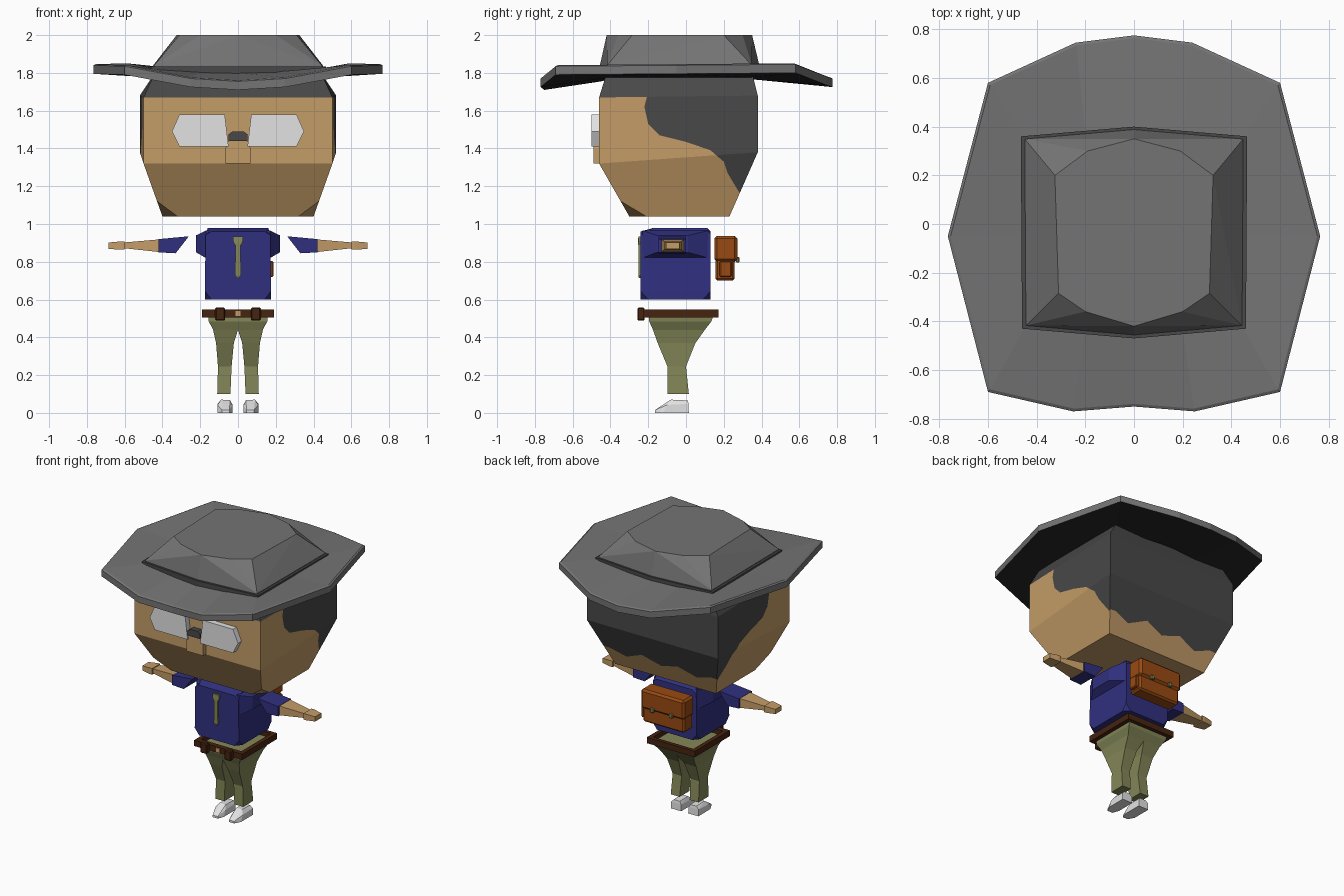
import bpy, bmesh, math
from mathutils import Vector

if "Cube" in bpy.data.objects:
    bpy.data.objects.remove(bpy.data.objects["Cube"])


def material(name, r, g, b):
    m = bpy.data.materials.new(name)
    lin = [((c / 255 + 0.055) / 1.055) ** 2.4 for c in (r, g, b)]
    m.diffuse_color = (*lin, 1)
    m.use_nodes = True
    m.node_tree.nodes["Principled BSDF"].inputs["Base Color"].default_value = m.diffuse_color
    return m


SKIN = material("tan skin", 196, 156, 103)
HAIR = material("dark grey hair", 72, 72, 72)
HAT = material("grey felt", 116, 116, 116)
UNDER = material("black lining", 40, 40, 40)
WHITE = material("pale grey", 226, 226, 226)
BLUE = material("navy blue", 48, 48, 128)
OLIVE = material("olive cloth", 132, 135, 88)
BROWN = material("dark brown leather", 70, 36, 16)
RUST = material("rust leather", 152, 74, 18)


def finish(name, bm, *mats):
    bmesh.ops.recalc_face_normals(bm, faces=bm.faces)
    me = bpy.data.meshes.new(name)
    bm.to_mesh(me)
    bm.free()
    for m in mats:
        me.materials.append(m)
    ob = bpy.data.objects.new(name, me)
    bpy.context.collection.objects.link(ob)
    return ob


def hull(name, pts, mat):
    """Convex solid around the points."""
    bm = bmesh.new()
    for p in pts:
        bm.verts.new(p)
    res = bmesh.ops.convex_hull(bm, input=bm.verts)
    bmesh.ops.delete(bm, geom=list({v for v in res["geom_interior"] if isinstance(v, bmesh.types.BMVert)}), context="VERTS")
    bmesh.ops.dissolve_limit(bm, angle_limit=0.01, verts=bm.verts, edges=bm.edges)
    return finish(name, bm, mat)


def box(x0, x1, y0, y1, z0, z1):
    return [(x, y, z) for x in (x0, x1) for y in (y0, y1) for z in (z0, z1)]


def loft(rings, caps=True, closed=False):
    bm = bmesh.new()
    vs = [[bm.verts.new(p) for p in r] for r in rings]
    n = len(rings[0])
    pairs = list(zip(vs, vs[1:])) + ([(vs[-1], vs[0])] if closed else [])
    for a, b in pairs:
        for i in range(n):
            j = (i + 1) % n
            bm.faces.new((a[i], a[j], b[j], b[i]))
    if caps:
        bm.faces.new(vs[0])
        bm.faces.new(vs[-1])
    bmesh.ops.recalc_face_normals(bm, faces=bm.faces)
    return bm


def flip(pts, s):
    return [(s * x, y, z) for x, y, z in pts]


SIDES = ((1, "right"), (-1, "left"))


# Head, with the hairline cut into its side and back faces
def inside(u, v, poly):
    hit = False
    for (a, b), (c, d) in zip(poly, poly[1:] + poly[:1]):
        if (b > v) != (d > v) and u < a + (v - b) * (c - a) / (d - b):
            hit = not hit
    return hit


def paint_hair(bm, pick, axis, line, closing):
    for (a, b), (c, d) in zip(line, line[1:]):
        co, no = Vector((0, 0, b)), Vector((0, 0, c - a))
        co[axis], no[axis] = a, b - d
        faces = [f for f in bm.faces if pick(f)]
        geom = set(faces) | {e for f in faces for e in f.edges} | {v for f in faces for v in f.verts}
        bmesh.ops.bisect_plane(bm, geom=list(geom), plane_co=co, plane_no=no, dist=1e-5)
        bm.normal_update()
    for f in bm.faces:
        c = f.calc_center_median()
        if pick(f) and inside(c[axis], c.z, line + closing):
            f.material_index = 1


def head_ring(f, yf, zf, b, yb, zb):
    return [(-f, yf, zf), (f, yf, zf), (b, yb, zb), (-b, yb, zb)]


bm = loft([head_ring(.40, -.30, 1.04, .40, .23, 1.04),
           head_ring(.50, -.46, 1.32, .52, .38, 1.38),
           head_ring(.50, -.46, 1.67, .52, .38, 1.68),
           head_ring(.44, -.42, 1.80, .44, .35, 1.80)])
bm.normal_update()
for f in bm.faces:
    if f.calc_center_median().z > 1.69:
        f.material_index = 1
# clipped jaw corners
for s, _ in SIDES:
    a, b, c = (Vector(p) for p in flip([(.32, -.30, 1.04), (.40, -.21, 1.04), (.428, -.345, 1.12)], s))
    no = (b - a).cross(c - a)
    no = no if no.x * s > 0 else -no
    res = bmesh.ops.bisect_plane(bm, geom=bm.verts[:] + bm.edges[:] + bm.faces[:],
                                 plane_co=a, plane_no=no, clear_outer=True)
    bmesh.ops.holes_fill(bm, edges=[e for e in bm.edges if e.is_boundary])
bmesh.ops.recalc_face_normals(bm, faces=bm.faces)
bm.normal_update()


def low(f):
    return f.calc_center_median().z < 1.69


side_line = [(-.20, 1.70), (-.22, 1.62), (-.20, 1.53), (-.14, 1.47), (0, 1.435), (.13, 1.39),
             (.20, 1.33), (.22, 1.27), (.25, 1.22), (.28, 1.17), (.34, 1.16)]
back_line = [(-.60, 1.17), (-.40, 1.18), (-.28, 1.14), (-.14, 1.19), (0, 1.15),
             (.14, 1.20), (.28, 1.14), (.40, 1.18), (.60, 1.17)]
paint_hair(bm, lambda f: abs(f.normal.x) > .8 and low(f), 1, side_line, [(.6, 1.16), (.6, 1.75)])
paint_hair(bm, lambda f: f.normal.y > .8 and low(f), 0, back_line, [(.7, 1.75), (-.7, 1.75)])
finish("head", bm, SKIN, HAIR)

# Nose, spectacles
hull("nose", [(x, y, z) for y in (-.45, -.49) for x, z in
              ((-.067, 1.32), (.067, 1.32), (.067, 1.40), (-.067, 1.40), (.05, 1.44), (-.05, 1.44))], SKIN)
hull("spectacle_bridge", [(x, y, z) for y in (-.45, -.50) for x, z in
                          ((-.05, 1.44), (.05, 1.44), (.05, 1.475), (-.05, 1.475), (.03, 1.49), (-.03, 1.49))], HAIR)
lens = [(x, y, z) for y in (-.45, -.50) for x, z in
        ((.35, 1.49), (.31, 1.58), (.07, 1.58), (.05, 1.41), (.31, 1.41))]
for s, side in SIDES:
    hull("lens_" + side, flip(lens, s), WHITE)


# Hat: brim, band and crown
def both_sides(half):
    """Close a right-hand outline by mirroring it over x = 0."""
    return half + [(-x, y, z) for x, y, z in half[-2:0:-1]]


def lower(ring, d):
    return [(x, y, z - d) for x, y, z in ring]


outer = both_sides([(0, -.75, 1.755), (.25, -.77, 1.77), (.60, -.69, 1.835), (.765, -.05, 1.84),
                    (.60, .58, 1.845), (.24, .745, 1.78), (0, .775, 1.77)])
inner = both_sides([(0, -.45, 1.80), (.2, -.43, 1.805), (.44, -.41, 1.82), (.44, -.04, 1.82),
                    (.44, .34, 1.82), (.2, .36, 1.81), (0, .38, 1.81)])
rim = [(x * .985, y * .985, z + .006) for x, y, z in outer]
bm = loft([inner, rim, outer, lower(outer, .045), lower(inner, .045)], caps=False, closed=True)
bm.normal_update()
for f in bm.faces:
    f.material_index = int(f.normal.z < -.6)
finish("hat_brim", bm, HAT, UNDER)

base = [(0, -.47), (.46, -.43), (.465, .36), (0, .40), (-.465, .36), (-.46, -.43)]
hull("hat_band", [(x, y, z) for x, y in base for z in (1.79, 1.835)], HAIR)
crown_top = both_sides([(0, -.42, 2), (.20, -.36, 2), (.31, -.285, 2), (.325, .20, 2), (.19, .30, 2), (0, .35, 2)])
hull("hat_crown", [(x * .965, y * .97, z) for x, y in base for z in (1.78, 1.84)] + crown_top, HAT)

# Shirt, shoulders, arms
shirt = []
for s, _ in SIDES:
    shirt += flip([(.175, -.20, .60), (.14, -.24, .60), (.175, -.24, .645),
                   (.175, .09, .60), (.14, .13, .60), (.175, .13, .645),
                   (.172, -.24, .94), (.172, .13, .94), (.14, -.24, .96), (.14, .13, .96),
                   (.16, -.17, .98), (.16, .11, .98)], s)
hull("shirt", shirt, BLUE)
for s, side in SIDES:
    hull("shoulder_" + side, flip(box(.15, .17, -.23, .12, .82, .965) +
                                  box(.20, .222, -.155, .01, .85, .94), s), BLUE)
    hull("sleeve_" + side, flip([(x, y, z) for y in (-.145, 0) for x, z in
                                 ((.26, .935), (.42, .92), (.42, .85), (.33, .845))], s), BLUE)
    hull("forearm_" + side, flip(box(.42, .421, -.13, -.01, .852, .918) +
                                 box(.60, .605, -.105, -.035, .872, .902), s), SKIN)
    hull("hand_" + side, flip(box(.60, .62, -.115, -.025, .864, .908) +
                              box(.67, .685, -.105, -.035, .868, .902), s), SKIN)

# Necktie
hull("tie_knot", box(-.018, .018, -.255, -.23, .89, .90) + box(-.026, .026, -.252, -.23, .91, .935), OLIVE)
hull("tie_blade", box(-.012, .012, -.252, -.23, .89, .90) + box(-.016, .016, -.252, -.23, .73, .74) +
     box(-.006, .006, -.25, -.23, .715, .72), OLIVE)


# Satchel on the back
def bevelled(name, dims, mat, w):
    ob = hull(name, box(*dims), mat)
    mod = ob.modifiers.new("bevel", "BEVEL")
    mod.width, mod.segments = w, 1


bevelled("satchel_body", (-.165, .165, .155, .258, .70, .92), RUST, .012)
bevelled("satchel_flap", (-.172, .172, .15, .272, .80, .937), RUST, .014)
bevelled("satchel_pocket", (.16, .187, .178, .242, .72, .805), RUST, .006)
for s, side in SIDES:
    bevelled("satchel_clasp_" + side, (s * .075 - .014, s * .075 + .014, .265, .283, .795, .825), OLIVE, .004)

# Belt with pouches and buckle
bx = [(-.19, -.225), (.19, -.225), (.19, .172), (-.19, .172)]
wall = [[(x * k, y * k, z) for x, y in bx] for k, z in ((1, .505), (1, .547), (.84, .547), (.84, .505))]
finish("belt", loft(wall, caps=False, closed=True), BROWN)
for s, side in SIDES:
    bevelled("belt_pouch_" + side, (s * .095 - .026, s * .095 + .026, -.257, -.22, .488, .558), BROWN, .006)
hull("belt_buckle", box(-.015, .015, -.233, -.22, .51, .542), SKIN)

# Trouser legs and shoes
leg = [(0, .158, -.195, .145, .515), (0, .155, -.195, .135, .485), (0, .132, -.175, .10, .44),
       (.022, .116, -.15, .05, .37), (.034, .106, -.098, .0, .245), (.04, .11, -.098, .015, .10)]
shoe = [(.028, -.12, 0), (.045, -.165, 0), (.085, -.165, 0), (.108, -.12, 0), (.108, .015, 0), (.028, .015, 0),
        (.045, -.165, .015), (.085, -.165, .015), (.03, -.10, .04), (.108, -.10, .042),
        (.03, .013, .045), (.108, .013, .048), (.042, -.08, .068), (.09, -.08, .07), (.042, .01, .066), (.09, .01, .066)]
for s, side in SIDES:
    rings = [flip([(a, c, z), (b, c, z), (b, d, z), (a, d, z)], s) for a, b, c, d, z in leg]
    finish("trouser_leg_" + side, loft(rings), OLIVE)
    hull("shoe_" + side, flip(shoe, s), WHITE)
